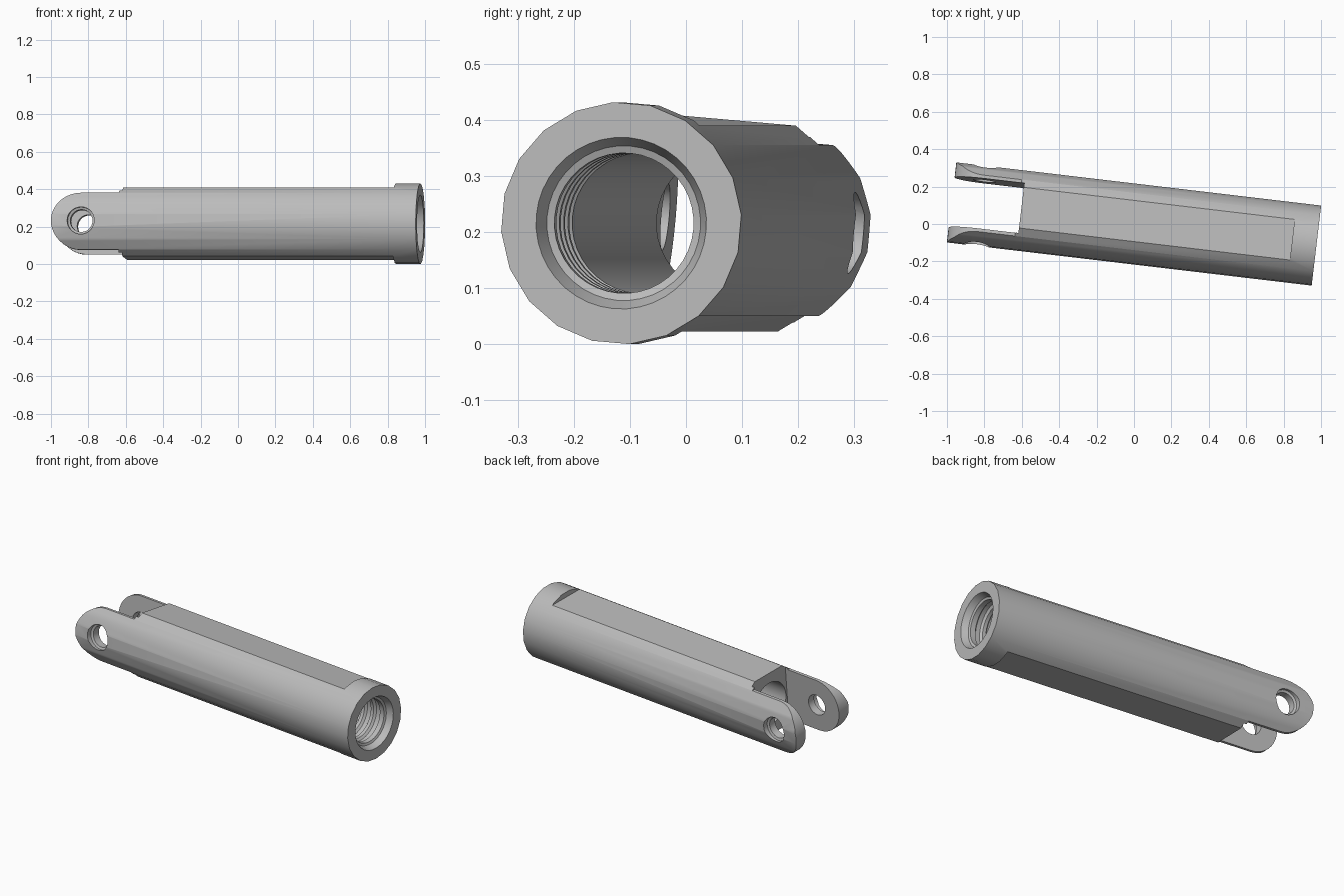
import bpy, bmesh, math
from mathutils import Matrix

if "Cube" in bpy.data.objects:
    bpy.data.objects.remove(bpy.data.objects["Cube"])

END, R, BORE = 0.982, 0.216, 0.125


def new_object(name, bm):
    bmesh.ops.recalc_face_normals(bm, faces=bm.faces)
    mesh = bpy.data.meshes.new(name)
    bm.to_mesh(mesh)
    bm.free()
    ob = bpy.data.objects.new(name, mesh)
    bpy.context.collection.objects.link(ob)
    return ob


def lathe(name, profile, sides, offset=0.0, matrix=Matrix()):
    """Solid of revolution about x from (x, radius) points."""
    bm = bmesh.new()
    rings = []
    for x, r in profile:
        angles = [offset + 2 * math.pi * i / sides for i in range(sides)]
        rings.append([bm.verts.new((x, r * math.sin(a), r * math.cos(a))) for a in angles])
    for a, b in zip(rings, rings[1:]):
        for i in range(sides):
            j = (i + 1) % sides
            bm.faces.new((a[i], a[j], b[j], b[i]))
    bm.faces.new(rings[0])
    bm.faces.new(rings[-1])
    bm.transform(matrix)
    return new_object(name, bm)


def slab(name, outline, half):
    """Side outline (x, z) extruded across y."""
    bm = bmesh.new()
    face = bm.faces.new([bm.verts.new((x, -half, z)) for x, z in outline])
    ext = bmesh.ops.extrude_face_region(bm, geom=[face])
    verts = [v for v in ext["geom"] if isinstance(v, bmesh.types.BMVert)]
    bmesh.ops.translate(bm, verts=verts, vec=(0, 2 * half, 0))
    return new_object(name, bm)


def cut(ob, cutter, operation="DIFFERENCE"):
    mod = ob.modifiers.new("cut", "BOOLEAN")
    mod.object, mod.operation, mod.solver = cutter, operation, "EXACT"
    bpy.context.view_layer.objects.active = ob
    bpy.ops.object.modifier_apply(modifier=mod.name)
    bpy.data.objects.remove(cutter)


# Round body
body = lathe("clevis_sleeve", [(-END, R), (END, R)], 20, math.pi / 20)

# Side silhouette: rounded prongs, flats above and below, full-round collar
tip = 0.153
half = [(-END + tip - tip * math.cos(a), tip * math.sin(a))
        for a in (math.pi / 2 * i / 10 for i in range(1, 11))]
half += [(-0.625, tip), (-0.625, 0.172), (-0.61, 0.184), (0.85, 0.184), (0.85, 0.3), (1.1, 0.3)]
outline = [(-END, 0)] + half + [(x, -z) for x, z in reversed(half)]
cut(body, slab("silhouette", outline, 0.4), "INTERSECT")

# Threaded bore with countersunk mouth
bore = [(-1.1, BORE), (0.66, BORE)]
for i in range(4):
    x = 0.67 + 0.065 * i
    bore += [(x, BORE), (x + 0.01, 0.138), (x + 0.035, 0.138), (x + 0.045, BORE)]
bore += [(0.94, BORE), (0.945, 0.138), (END, 0.153), (1.1, 0.153)]
cut(body, lathe("bore", bore, 40))

# Slot between the two prongs
cut(body, slab("slot", [(-1.2, -0.4), (-0.608, -0.4), (-0.608, 0.4), (-1.2, 0.4)], 0.135))

# Cross-pin hole, stepped wider at the outside
pin = [(-0.4, 0.073), (-0.185, 0.073), (-0.18, 0.06), (0.18, 0.06), (0.185, 0.073), (0.4, 0.073)]
place = Matrix.Translation((-0.822, 0, 0)) @ Matrix.Rotation(math.pi / 2, 4, "Z")
cut(body, lathe("pin_hole", pin, 28, 0, place))

# Roll and yaw into the final pose
body.data.transform(Matrix.Translation((0, 0, 0.2155))
                    @ Matrix.Rotation(math.radians(-6.75), 4, "Z")
                    @ Matrix.Rotation(math.radians(-5), 4, "X"))

grey = bpy.data.materials.new("plain grey")
grey.diffuse_color = (0.5, 0.5, 0.5, 1)
grey.use_nodes = True
grey.node_tree.nodes["Principled BSDF"].inputs["Base Color"].default_value = grey.diffuse_color
body.data.materials.clear()
body.data.materials.append(grey)
bpy.ops.object.select_all(action="DESELECT")
body.select_set(True)
bpy.context.view_layer.objects.active = body
bpy.ops.object.shade_smooth_by_angle(angle=math.radians(30))
